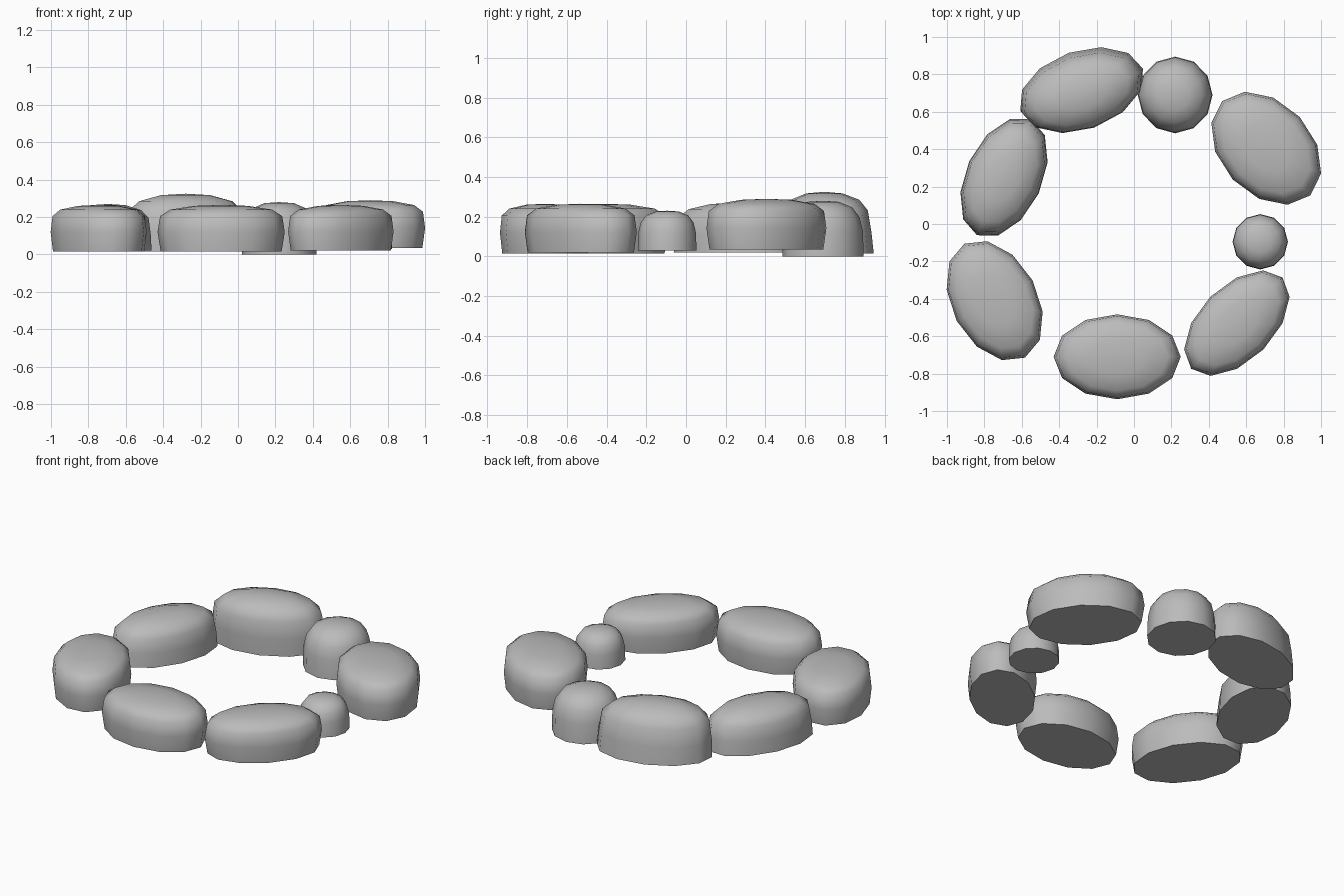
import bpy, math
from mathutils import Vector

cube = bpy.data.objects.get("Cube")
if cube:
    bpy.data.objects.remove(cube, do_unlink=True)

# Single stone colour
stone_grey = bpy.data.materials.new("stone_grey")
stone_grey.use_nodes = True
colour = (0.5, 0.5, 0.5, 1)
stone_grey.diffuse_color = colour
stone_grey.node_tree.nodes["Principled BSDF"].inputs["Base Color"].default_value = colour

SIDES = 12
# Profiles: (radius factor, height factor) from the flat base to the domed crown
BOULDER = [(0.95, 0), (1, 0.42), (0.96, 0.76), (0.8, 0.9), (0.42, 0.98)]
PEBBLE = [(1, 0), (0.98, 0.45), (0.9, 0.7), (0.72, 0.88), (0.4, 0.98)]
FLARED = [(1, 0), (0.98, 0.35), (0.93, 0.7), (0.76, 0.87), (0.4, 0.975)]


def stone(name, centre, radii, angle, base, top, profile=BOULDER, lean=(0, 0)):
    """Elliptical stone with a flat underside; lean shifts the crown sideways."""
    turn = math.radians(angle)
    verts, faces = [], []
    for r, h in profile:
        for i in range(SIDES):
            t = 2 * math.pi * i / SIDES
            u, v = r * radii[0] * math.cos(t), r * radii[1] * math.sin(t)
            verts.append((u * math.cos(turn) - v * math.sin(turn) + lean[0] * h,
                          u * math.sin(turn) + v * math.cos(turn) + lean[1] * h,
                          (top - base) * h))
    crown = len(verts)
    verts.append((lean[0], lean[1], top - base))
    faces.append(list(reversed(range(SIDES))))
    for k in range(len(profile) - 1):
        for i in range(SIDES):
            a, b = k * SIDES + i, k * SIDES + (i + 1) % SIDES
            faces.append((a, b, b + SIDES, a + SIDES))
    for i in range(SIDES):
        faces.append((crown - SIDES + i, crown - SIDES + (i + 1) % SIDES, crown))
    mesh = bpy.data.meshes.new(name)
    mesh.from_pydata(verts, [], faces)
    mesh.materials.append(stone_grey)
    obj = bpy.data.objects.new(name, mesh)
    obj.location = Vector((*centre, base))
    bpy.context.collection.objects.link(obj)
    bpy.ops.object.select_all(action="DESELECT")
    obj.select_set(True)
    bpy.context.view_layer.objects.active = obj
    bpy.ops.object.shade_smooth_by_angle(angle=math.radians(50))


# Ring of stones, counter-clockwise from the front
stone("front_stone", (-0.09, -0.71), (0.34, 0.227), 0, 0.015, 0.265)
stone("front_left_stone", (0.55, -0.53), (0.345, 0.2), 45, 0.02, 0.265)
stone("small_left_pebble", (0.675, -0.095), (0.148, 0.148), 0, 0.03, 0.23, PEBBLE)
stone("back_left_stone", (0.707, 0.405), (0.345, 0.245), 133, 0.035, 0.29)
stone("back_pebble", (0.22, 0.69), (0.2, 0.205), 0, 0, 0.28, PEBBLE)
stone("back_stone", (-0.28, 0.717), (0.347, 0.21), 19, 0.015, 0.325, FLARED, (0, -0.02))
stone("back_right_stone", (-0.695, 0.25), (0.342, 0.205), 65, 0.02, 0.27, FLARED)
stone("front_right_stone", (-0.745, -0.41), (0.345, 0.23), 118, 0.015, 0.265)
